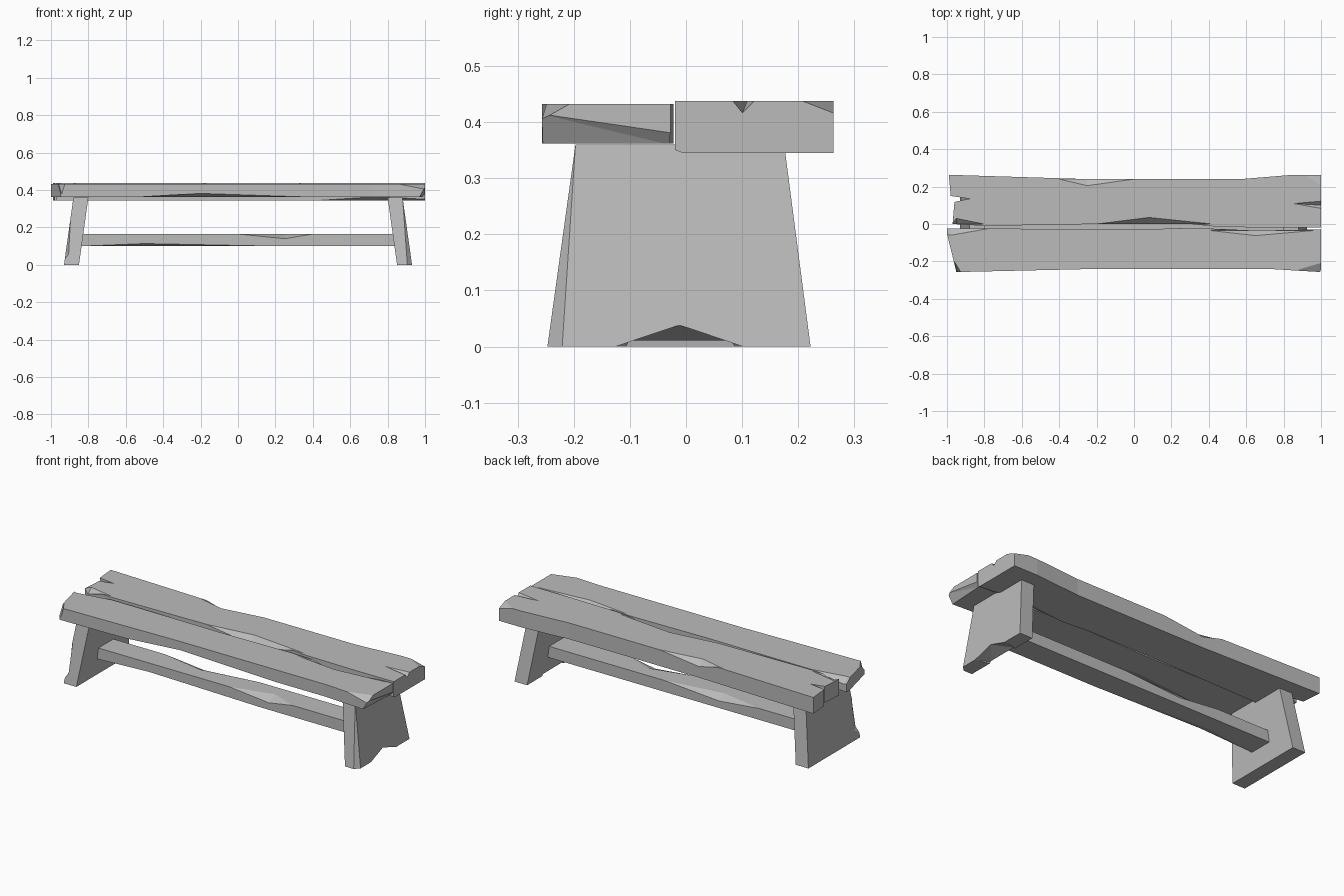
import bpy
import bmesh

default_cube = bpy.data.objects.get("Cube")
if default_cube:
    bpy.data.objects.remove(default_cube, do_unlink=True)

# One weathered grey for the whole bench
grey = bpy.data.materials.new("weathered_grey")
grey.use_nodes = True
colour = (0.5, 0.5, 0.5, 1)
grey.diffuse_color = colour
grey.node_tree.nodes["Principled BSDF"].inputs["Base Color"].default_value = colour


def add_object(name, bm):
    bmesh.ops.recalc_face_normals(bm, faces=bm.faces[:])
    mesh = bpy.data.meshes.new(name)
    bm.to_mesh(mesh)
    bm.free()
    mesh.materials.append(grey)
    obj = bpy.data.objects.new(name, mesh)
    bpy.context.scene.collection.objects.link(obj)
    return obj


def prism(name, near, far):
    """Solid between two matching outlines."""
    bm = bmesh.new()
    first = [bm.verts.new(point) for point in near]
    second = [bm.verts.new(point) for point in far]
    bm.faces.new(first)
    bm.faces.new(second)
    count = len(first)
    for i in range(count):
        j = (i + 1) % count
        bm.faces.new((first[i], first[j], second[j], second[i]))
    return add_object(name, bm)


def plank(name, outline, bottom, top):
    return prism(name, [(x, y, bottom) for x, y in outline],
                 [(x, y, top) for x, y in outline])


def chip(part, *points):
    """Cut the convex hull of the points out of a part."""
    bm = bmesh.new()
    for point in points:
        bm.verts.new(point)
    bmesh.ops.convex_hull(bm, input=bm.verts[:])
    cutter = add_object("chip_cutter", bm)
    cutter.hide_render = True
    modifier = part.modifiers.new("chip", 'BOOLEAN')
    modifier.operation = 'DIFFERENCE'
    modifier.solver = 'EXACT'
    modifier.object = cutter
    bpy.context.view_layer.objects.active = part
    bpy.ops.object.modifier_apply(modifier=modifier.name)
    bpy.data.objects.remove(cutter, do_unlink=True)


def edge_chip(part, start, deepest, end, y, z, inset, drop):
    """Split a splinter off a long edge; inset and drop point into the wood."""
    chip(part, (start, y, z), (end, y, z),
         (deepest, y + inset, z), (deepest, y, z + drop),
         (deepest, y - inset, z - drop))


# Back seat plank, with a split in its left-hand end
back_plank = plank("back_seat_plank", [
    (-.97, 0), (-.8, -.01), (-.2, 0), (.08, 0), (.3, 0), (.45, -.015), (.75, -.02),
    (1, -.02), (1, .263), (.85, .263), (.57, .24), (-.25, .24), (-.99, .263),
    (-.98, .15), (-.88, .135), (-.96, .118)], .345, .438)
edge_chip(back_plank, -.2, .08, .42, 0, .438, .035, -.04)
edge_chip(back_plank, -.4, -.25, 0, .24, .438, -.035, -.03)
edge_chip(back_plank, -.97, -.95, -.8, 0, .438, .03, -.03)
edge_chip(back_plank, .4, .75, 1.1, -.02, .345, .05, .02)
# Groove and broken corner at the other end
chip(back_plank, (.84, .11, .44), (1.01, .08, .44), (1.01, .125, .44), (1.01, .1, .415))
chip(back_plank, (.9, .265, .44), (1.01, .195, .44), (1.01, .265, .413), (1.01, .28, .45))

# Front seat plank
front_plank = plank("front_seat_plank", [
    (-1, -.025), (-1, -.05), (-.95, -.257), (-.2, -.24), (.72, -.24), (1, -.257),
    (1, -.028), (.85, -.032), (.65, -.035), (.35, -.022), (-.1, -.03), (-.65, -.025)],
    .362, .432)
edge_chip(front_plank, .4, .65, .97, -.034, .432, -.028, -.03)
edge_chip(front_plank, -1.1, -.98, -.78, -.025, .432, -.035, -.03)
edge_chip(front_plank, -.7, -.2, .4, -.24, .362, .05, .02)
# Broken corners and undercut end
chip(front_plank, (.84, -.25, .435), (1.01, -.2, .435), (1.01, -.262, .4), (1.01, -.3, .45))
chip(front_plank, (1, -.26, .415), (1, -.02, .38), (.965, -.27, .355),
     (.98, -.01, .355), (1.05, -.27, .355), (1.05, -.01, .355))
chip(front_plank, (-.94, -.265, .37), (-.96, -.2, .435), (-.92, -.265, .435), (-1, -.28, .44))

# Splayed end legs, leaning outward toward the floor
LEG_OUTLINE = [(-.247, 0), (.222, 0), (.175, .36), (-.197, .36)]


def leg(name, side):
    def face(top_x):
        return [(side * (top_x + (.36 - z) * .14), y, z) for y, z in LEG_OUTLINE]
    return prism(name, face(.8), face(.88))


left_leg = leg("left_leg", 1)
right_leg = leg("right_leg", -1)

# Worn hollow under the left leg and split along its front corner
chip(left_leg, (.945, -.14, -.005), (.945, .115, -.005), (.926, -.012, .038), (.95, -.012, .038),
     (.845, -.1, .01), (.845, .08, .01), (.845, -.11, -.01), (.845, .09, -.01))
chip(left_leg, (.88, -.197, .36), (.935, -.218, -.01), (.895, -.26, -.01), (.96, -.28, -.01))
# Knocked front corner on the right leg
chip(right_leg, (-.895, -.215, .24), (-.9, -.25, .06), (-.925, -.2, .05),
     (-.94, -.25, .01), (-.96, -.28, .06))

# Stretcher between the legs
stretcher = plank("stretcher", [
    (-.85, -.08), (0, -.08), (.25, -.08), (.84, -.08),
    (.84, .055), (.2, .055), (-.25, .055), (-.85, .055)], .1, .165)
edge_chip(stretcher, 0, .25, .4, -.08, .165, .06, -.025)
edge_chip(stretcher, -.5, -.25, .1, .055, .165, -.05, -.025)
edge_chip(stretcher, -.84, -.5, .2, -.08, .1, .04, .014)
